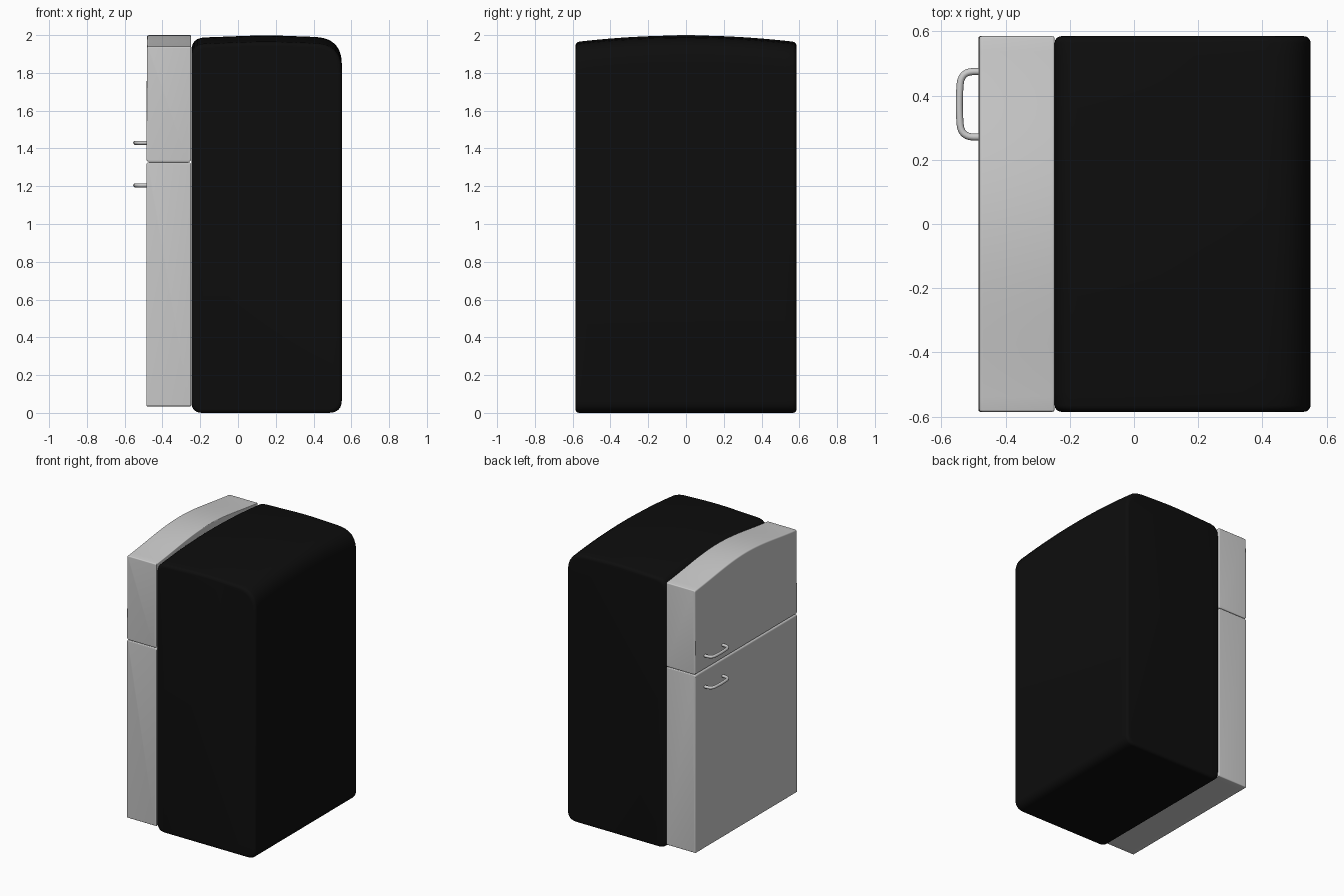
import bpy, bmesh, math
from mathutils import Vector

if "Cube" in bpy.data.objects:
    bpy.data.objects.remove(bpy.data.objects["Cube"])

HALF_Y = 0.585


def rounded_path(pts, closed=True, seg=6):
    """Round each (a, b, cut) corner with a small quadratic curve."""
    out, n = [], len(pts)
    for i, (a, b, r) in enumerate(pts):
        p = Vector((a, b))
        if r == 0 or (not closed and i in (0, n - 1)):
            out.append(p)
            continue
        p0 = p + (Vector(pts[i - 1][:2]) - p).normalized() * r
        p1 = p + (Vector(pts[(i + 1) % n][:2]) - p).normalized() * r
        for k in range(seg + 1):
            t = k / seg
            out.append(p0 * (1 - t) ** 2 + p * 2 * t * (1 - t) + p1 * t * t)
    return out


def loft(name, corners, rim, drop, angle):
    """Sweep an xz outline along y with rounded rims and an arched top."""
    prof = rounded_path(corners)
    xs, zs = [p.x for p in prof], [p.y for p in prof]
    cx, cz = (min(xs) + max(xs)) / 2, (min(zs) + max(zs)) / 2
    hx, hz = max(xs) - cx, max(zs) - cz
    # stations: (y, inset)
    end = [(HALF_Y - rim + rim * math.sin(a), rim * (1 - math.cos(a)))
           for a in (math.pi / 2 * k / 5 for k in range(6))]
    flat = HALF_Y - rim
    st = [(-y, d) for y, d in reversed(end)]
    st += [(-flat + 2 * flat * k / 28, 0) for k in range(1, 28)]
    st += end
    bm = bmesh.new()
    rings = []
    for y, d in st:
        ring = []
        for p in prof:
            z = cz + (p.y - cz) * (hz - d) / hz
            if p.y > 1.6:
                z -= drop(abs(y) / HALF_Y)
            ring.append(bm.verts.new((cx + (p.x - cx) * (hx - d) / hx, y, z)))
        rings.append(ring)
    n = len(prof)
    for r0, r1 in zip(rings, rings[1:]):
        for i in range(n):
            bm.faces.new((r0[i], r0[(i + 1) % n], r1[(i + 1) % n], r1[i]))
    bm.faces.new(rings[0])
    bm.faces.new(rings[-1])
    bmesh.ops.recalc_face_normals(bm, faces=bm.faces)
    me = bpy.data.meshes.new(name)
    bm.to_mesh(me)
    bm.free()
    ob = bpy.data.objects.new(name, me)
    bpy.context.collection.objects.link(ob)
    bpy.ops.object.select_all(action='DESELECT')
    ob.select_set(True)
    bpy.context.view_layer.objects.active = ob
    bpy.ops.object.shade_smooth_by_angle(angle=math.radians(angle))
    return ob


# Dark cabinet with softly rounded corners and a domed top
black = bpy.data.materials.new("black")
black.diffuse_color = (0.004, 0.004, 0.004, 1)
black.use_nodes = True
black.node_tree.nodes["Principled BSDF"].inputs["Base Color"].default_value = black.diffuse_color
cabinet = loft("cabinet",
               [(-0.247, 0, 0.06), (0.55, 0, 0.07), (0.55, 1.985, 0.14),
                (0.15, 2.0, 0.1), (-0.247, 1.985, 0.07)],
               0.02, lambda t: 0.035 * t * t, 40)
cabinet.data.materials.append(black)


# Doors: the upper one follows the arch, flattening towards its ends
def door_arch(t):
    return 0.06 * (0.5 * t * t + 0.25 * (1 - math.cos(math.pi * t)))


loft("freezer_door",
     [(-0.485, 1.33, 0.015), (-0.248, 1.33, 0.015),
      (-0.248, 2.0, 0.006), (-0.482, 2.0, 0.012)],
     0.006, door_arch, 35)
loft("fridge_door",
     [(-0.485, 0.035, 0.004), (-0.248, 0.035, 0.004),
      (-0.248, 1.327, 0.015), (-0.485, 1.327, 0.015)],
     0.006, lambda t: 0, 35)

# Bowed handles, one per door
path = rounded_path([(-0.48, 0.475, 0), (-0.539, 0.475, 0.04),
                     (-0.546, 0.373, 0.05), (-0.539, 0.271, 0.04),
                     (-0.48, 0.271, 0)], closed=False)
for name, z in (("freezer_handle", 1.43), ("fridge_handle", 1.205)):
    cu = bpy.data.curves.new(name, 'CURVE')
    cu.dimensions = '3D'
    cu.bevel_depth = 0.011
    cu.bevel_resolution = 3
    cu.use_fill_caps = True
    sp = cu.splines.new('POLY')
    sp.points.add(len(path) - 1)
    for pt, p in zip(sp.points, path):
        pt.co = (p.x, p.y, z, 1)
    sp.use_smooth = True
    bpy.context.collection.objects.link(bpy.data.objects.new(name, cu))
